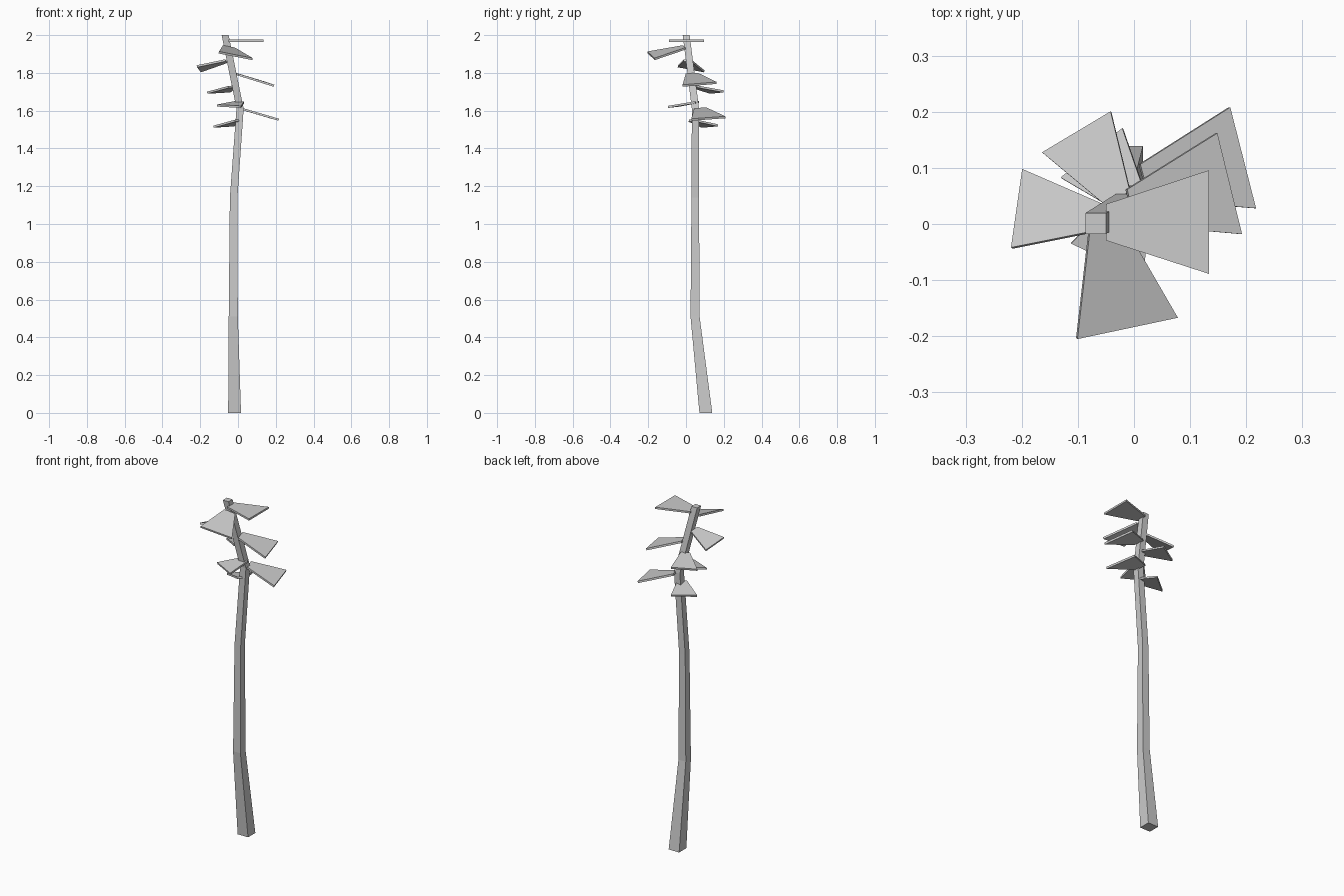
import bpy, bmesh
from mathutils import Vector

if "Cube" in bpy.data.objects:
    bpy.data.objects.remove(bpy.data.objects["Cube"])


def make_object(name, verts, faces):
    mesh = bpy.data.meshes.new(name)
    mesh.from_pydata(verts, [], faces)
    bm = bmesh.new()
    bm.from_mesh(mesh)
    bmesh.ops.recalc_face_normals(bm, faces=bm.faces)
    bm.to_mesh(mesh)
    bm.free()
    obj = bpy.data.objects.new(name, mesh)
    bpy.context.collection.objects.link(obj)
    return obj


def loft(name, rings):
    """Skin a stack of four-cornered rings and cap both ends."""
    verts = [v for ring in rings for v in ring]
    faces = [(0, 1, 2, 3), tuple(range(len(verts) - 4, len(verts)))]
    for b in range(0, len(verts) - 4, 4):
        for i in range(4):
            j = (i + 1) % 4
            faces.append((b + i, b + j, b + 4 + j, b + 4 + i))
    return make_object(name, verts, faces)


def square(x, y, z, half):
    return [Vector((x + sx * half, y + sy * half, z))
            for sx, sy in ((-1, -1), (1, -1), (1, 1), (-1, 1))]


def leaf(name, root, left, right, thickness=0.011, taper=0.35):
    """Flat wedge plate: narrow at the root, wide at the tip."""
    root, left, right = Vector(root), Vector(left), Vector(right)
    half = (left - right) * taper / 2
    corners = [root + half, root - half, right, left]
    n = (left - right).cross((left + right) / 2 - root).normalized() * thickness / 2
    return loft(name, [[c - n for c in corners], [c + n for c in corners]])


# Crooked tapering square trunk: x, y, z, half width
trunk = [(-0.018, 0.105, 0.0, 0.034), (-0.025, 0.048, 0.51, 0.024),
         (-0.023, 0.049, 1.14, 0.020), (0.011, 0.050, 1.61, 0.019),
         (-0.068, 0.001, 2.0, 0.0185)]
loft("trunk", [square(*p) for p in trunk])

# Leaves spiralling down from the top: root centre, two tip corners
leaves = [
    ((-0.050, 0.003, 1.970), (0.134, 0.096, 1.970), (0.134, -0.089, 1.970)),
    ((-0.049, -0.009, 1.935), (0.077, -0.166, 1.873), (-0.102, -0.204, 1.908)),
    ((-0.062, 0.012, 1.862), (-0.198, 0.097, 1.808), (-0.218, -0.043, 1.835)),
    ((-0.006, 0.030, 1.793), (0.147, 0.162, 1.747), (0.191, -0.018, 1.732)),
    ((-0.028, 0.045, 1.727), (-0.041, 0.200, 1.702), (-0.163, 0.127, 1.695)),
    ((0.010, 0.058, 1.645), (0.016, -0.095, 1.620), (-0.112, -0.034, 1.627)),
    ((0.018, 0.075, 1.610), (0.170, 0.208, 1.565), (0.216, 0.028, 1.552)),
    ((0.004, 0.030, 1.548), (-0.020, 0.170, 1.522), (-0.130, 0.082, 1.515)),
]
for i, args in enumerate(leaves, 1):
    leaf(f"leaf_{i}", *args)
